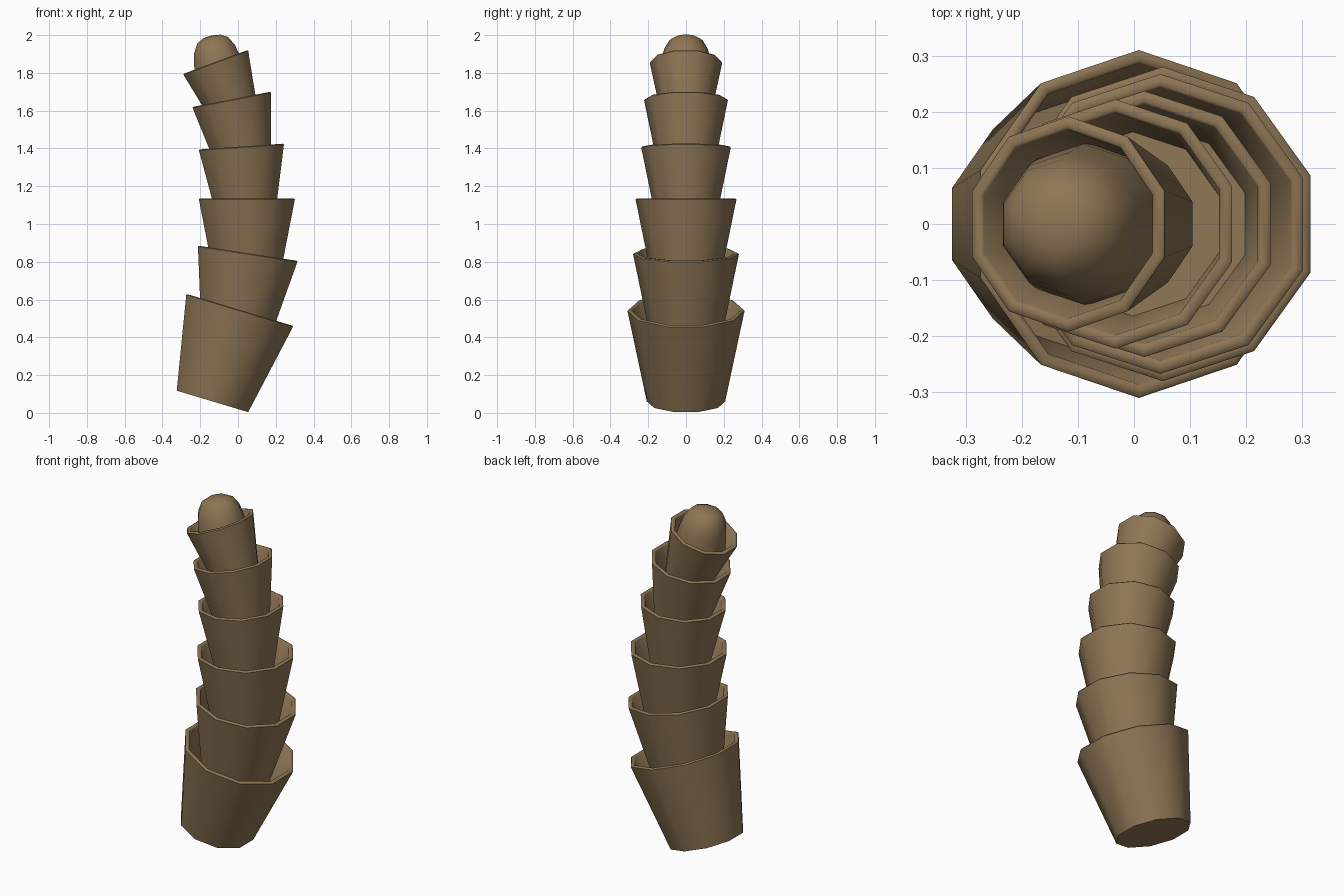
import bpy, bmesh, math
from mathutils import Matrix

if "Cube" in bpy.data.objects:
    bpy.data.objects.remove(bpy.data.objects["Cube"])

SIDES = 10

bark = bpy.data.materials.new("bark")
bark.diffuse_color = (0.27, 0.18, 0.09, 1)
bark.use_nodes = True
bark.node_tree.nodes["Principled BSDF"].inputs["Base Color"].default_value = bark.diffuse_color


def lathe(name, profile, origin, tilt):
    """Ten-sided turned part: profile of (radius, height), tilted about y at origin."""
    bm = bmesh.new()
    rings = []
    for r, h in profile:
        ring = []
        for i in range(SIDES):
            a = math.radians(18 + 360 / SIDES * i)
            ring.append(bm.verts.new((r * math.cos(a), r * math.sin(a), h)))
        rings.append(ring)
    for lo, hi in zip(rings, rings[1:]):
        for i in range(SIDES):
            j = (i + 1) % SIDES
            bm.faces.new((lo[i], lo[j], hi[j], hi[i]))
    bm.faces.new(rings[0][::-1])
    bm.faces.new(rings[-1])
    bm.transform(Matrix.Translation((origin[0], 0, origin[1]))
                 @ Matrix.Rotation(math.radians(tilt), 4, 'Y'))
    bmesh.ops.recalc_face_normals(bm, faces=bm.faces)
    me = bpy.data.meshes.new(name)
    bm.to_mesh(me)
    bm.free()
    me.materials.append(bark)
    me.shade_smooth()
    me.set_sharp_from_angle(angle=math.radians(50))
    ob = bpy.data.objects.new(name, me)
    bpy.context.collection.objects.link(ob)
    return ob


# Nested bark cups: rim centre x, rim centre z, rim radius, tilt
cups = [
    (0.010, 0.545, 0.310, 16.7),
    (0.052, 0.845, 0.280, 8.7),
    (0.047, 1.135, 0.267, 0.0),
    (0.018, 1.410, 0.237, -3.9),
    (-0.034, 1.660, 0.222, -11.0),
    (-0.119, 1.858, 0.192, -20.3),
]
for n, (x, z, r, tilt) in enumerate(cups, 1):
    length, wall, bevel = 1.63 * r, 0.024, 0.005
    depth = 0.75 * r
    slope = 0.33 * r / length
    lathe(f"trunk_segment_{n}", [
        (0.67 * r, -length),
        (r, -bevel),
        (r - bevel, 0),
        (r - wall + bevel, 0),
        (r - wall, -bevel),
        (r - wall - slope * depth, -depth),
    ], (x, z), tilt)

# Rounded bud closing the top cup
lathe("trunk_tip", [
    (0.145, -0.04), (0.143, 0.03), (0.128, 0.14), (0.116, 0.19),
    (0.088, 0.238), (0.05, 0.258), (0.015, 0.263),
], (-0.085, 1.74), -12)
